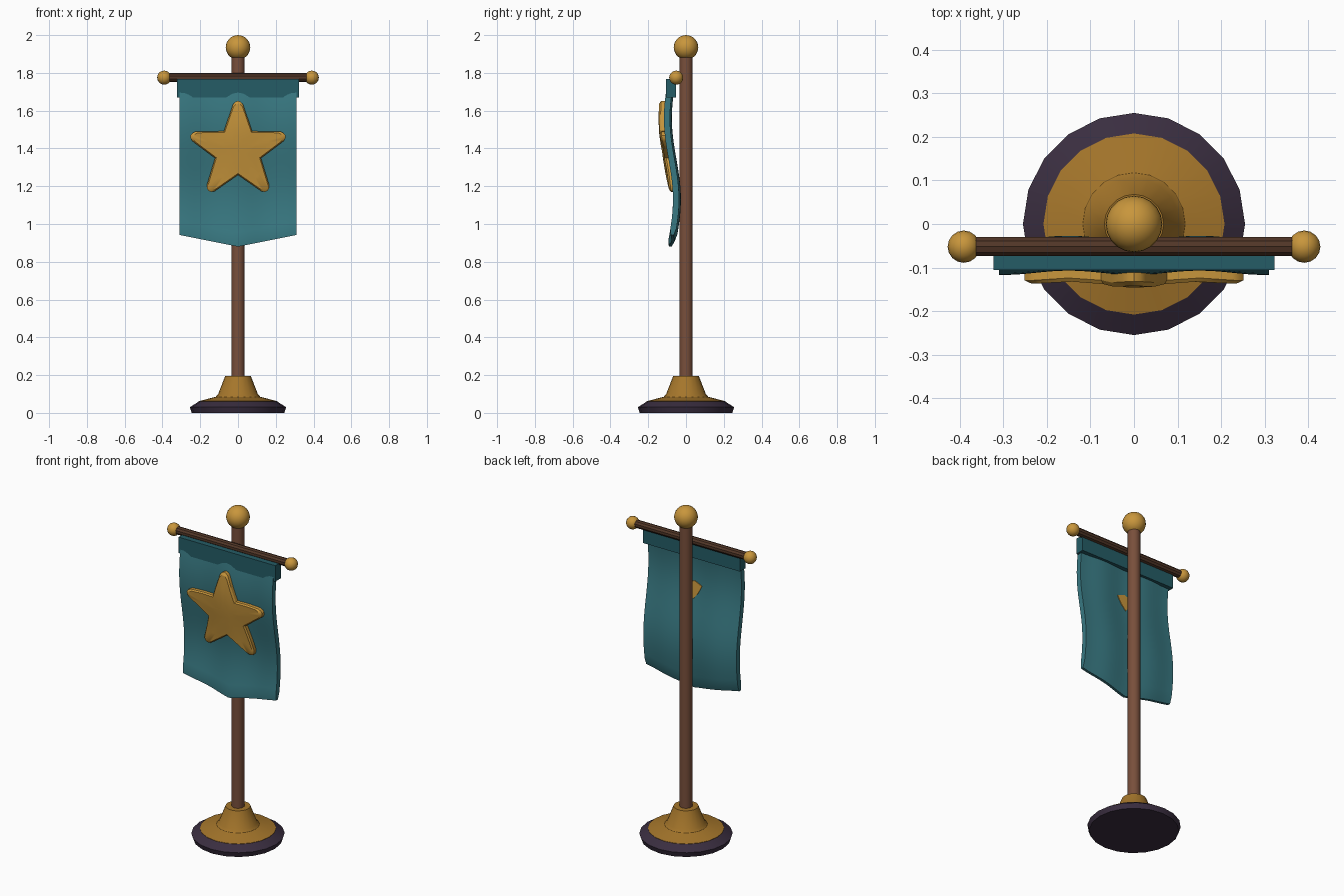
import bpy, bmesh, math
from mathutils import Matrix

if "Cube" in bpy.data.objects:
    bpy.data.objects.remove(bpy.data.objects["Cube"])


def mat(name, rgb):
    m = bpy.data.materials.new(name)
    m.diffuse_color = (*rgb, 1)
    m.use_nodes = True
    m.node_tree.nodes["Principled BSDF"].inputs["Base Color"].default_value = m.diffuse_color
    return m


GOLD = mat("gold", (0.58, 0.305, 0.045))
OLD_GOLD = mat("dark gold", (0.376, 0.181, 0.024))
DARK = mat("dark plum", (0.042, 0.027, 0.051))
WOOD = mat("pole wood", (0.19, 0.078, 0.044))
ROD = mat("rod wood", (0.085, 0.038, 0.021))
CLOTH = mat("teal cloth", (0.04, 0.19, 0.223))
HEM = mat("dark teal hem", (0.018, 0.107, 0.133))


def finish(name, bm, material):
    bmesh.ops.recalc_face_normals(bm, faces=bm.faces[:])
    me = bpy.data.meshes.new(name)
    bm.to_mesh(me)
    bm.free()
    me.materials.append(material)
    ob = bpy.data.objects.new(name, me)
    bpy.context.collection.objects.link(ob)
    return ob


def skin(bm, rings, closed=True):
    """Bridge equal-length vertex rings and cap both ends."""
    for a, b in zip(rings, rings[1:]):
        n = len(a)
        for i in range(n):
            j = (i + 1) % n
            bm.faces.new((a[i], a[j], b[j], b[i]))
    if closed:
        bm.faces.new(rings[0])
        bm.faces.new(rings[-1])


def lathe(name, profile, sides, material, matrix=Matrix()):
    bm = bmesh.new()
    rings = [[bm.verts.new((r * math.cos(k * math.tau / sides),
                            r * math.sin(k * math.tau / sides), z))
              for k in range(sides)] for r, z in profile]
    skin(bm, rings)
    bm.transform(matrix)
    return finish(name, bm, material)


def ball(name, r, loc, u=20, v=14):
    bm = bmesh.new()
    bmesh.ops.create_uvsphere(bm, u_segments=u, v_segments=v, radius=r,
                              matrix=Matrix.Translation(loc))
    return finish(name, bm, GOLD)


# stand
lathe("base_disc", [(0.245, 0), (0.255, 0.03), (0.208, 0.06)], 20, DARK)
lathe("base_collar", [(0.208, 0.058), (0.208, 0.062), (0.118, 0.085),
                      (0.105, 0.1), (0.068, 0.195)], 20, OLD_GOLD)
lathe("pole", [(0.035, 0.15), (0.035, 1.92)], 16, WOOD)
ball("finial", 0.065, (0, 0, 1.935))

# cross rod with end knobs
lathe("cross_rod", [(0.023, -0.38), (0.023, 0.38)], 10, ROD,
      Matrix.Translation((0, -0.052, 1.776)) @ Matrix.Rotation(math.pi / 2, 4, 'Y'))
for side, s in (("left", -1), ("right", 1)):
    ball(side + "_knob", 0.037, (s * 0.391, -0.052, 1.775), 16, 10)

# cloth hem wrapped round the rod
bm = bmesh.new()
bmesh.ops.create_cube(bm, size=1, matrix=Matrix.Translation((0, -0.079, 1.719))
                      @ Matrix.Diagonal((0.645, 0.054, 0.096, 1)))
finish("banner_hem", bm, HEM)


# hanging cloth: waves down its height, with shallow vertical folds
def cloth_y(x, z):
    return (-0.072 - 0.024 * math.cos(math.pi * (z - 1.56) / 0.43)
            - 0.005 * math.cos(math.tau * x / 0.3))


COLS, ROWS, HALF = 24, 22, 0.016
bm = bmesh.new()
grids = []
for s in (-1, 1):
    g = []
    for j in range(ROWS + 1):
        row = []
        for i in range(COLS + 1):
            x = -0.31 + 0.62 * i / COLS
            bottom = 0.88 + 0.062 * abs(x) / 0.31
            z = 1.71 + (bottom - 1.71) * j / ROWS
            h = HALF * (0.5 if j == ROWS else 1)
            row.append(bm.verts.new((x, cloth_y(x, z) + s * h, z)))
        g.append(row)
    grids.append(g)
    for j in range(ROWS):
        for i in range(COLS):
            bm.faces.new((g[j][i], g[j][i + 1], g[j + 1][i + 1], g[j + 1][i]))


def border(g):
    return (g[0][:-1] + [r[-1] for r in g[:-1]] + g[-1][:0:-1]
            + [r[0] for r in g[:0:-1]])


skin(bm, [border(grids[0]), border(grids[1])], closed=False)
finish("banner_cloth", bm, CLOTH)

# star emblem: blunt-tipped outline draped on the cloth with a bevelled front
CZ = 1.388
outline = []
for k in range(5):
    a = math.pi / 2 + k * math.tau / 5
    n = a + math.pi / 5
    tip = [(0.246, -0.026), (0.259, -0.014), (0.264, 0), (0.259, 0.014), (0.246, 0.026)]
    pts = [(r * math.cos(a) - t * math.sin(a), r * math.sin(a) + t * math.cos(a))
           for r, t in tip]
    inner = (0.128 * math.cos(n), 0.128 * math.sin(n))
    mid = tuple((p + q) / 2 for p, q in zip(pts[-1], inner))
    a2 = a + math.tau / 5
    nxt = (0.246 * math.cos(a2) + 0.026 * math.sin(a2),
           0.246 * math.sin(a2) - 0.026 * math.cos(a2))
    mid2 = tuple((p + q) / 2 for p, q in zip(inner, nxt))
    outline += pts + [mid, inner, mid2]

bm = bmesh.new()
rings = []
for scale, off in ((1, 0.0), (1, 0.024), (0.94, 0.033), (0.65, 0.033), (0.33, 0.033)):
    rings.append([bm.verts.new((x * scale,
                                cloth_y(x * scale, CZ + z * scale) - HALF + 0.004 - off,
                                CZ + z * scale)) for x, z in outline])
skin(bm, rings)
finish("star_emblem", bm, GOLD)

# small corner of the star showing through the back of the cloth
bm = bmesh.new()
tri = [(-0.052, 1.5), (0, 1.52), (0.052, 1.5), (0.03, 1.455), (0, 1.415), (-0.03, 1.455)]
skin(bm, [[bm.verts.new((x, cloth_y(x, z) + HALF + d, z)) for x, z in tri]
          for d in (-0.004, 0.004)])
finish("star_back_patch", bm, GOLD)

# smooth shading with crisp edges
for ob in bpy.data.objects:
    ob.select_set(True)
    bpy.context.view_layer.objects.active = ob
bpy.ops.object.shade_smooth_by_angle(angle=math.radians(32))
